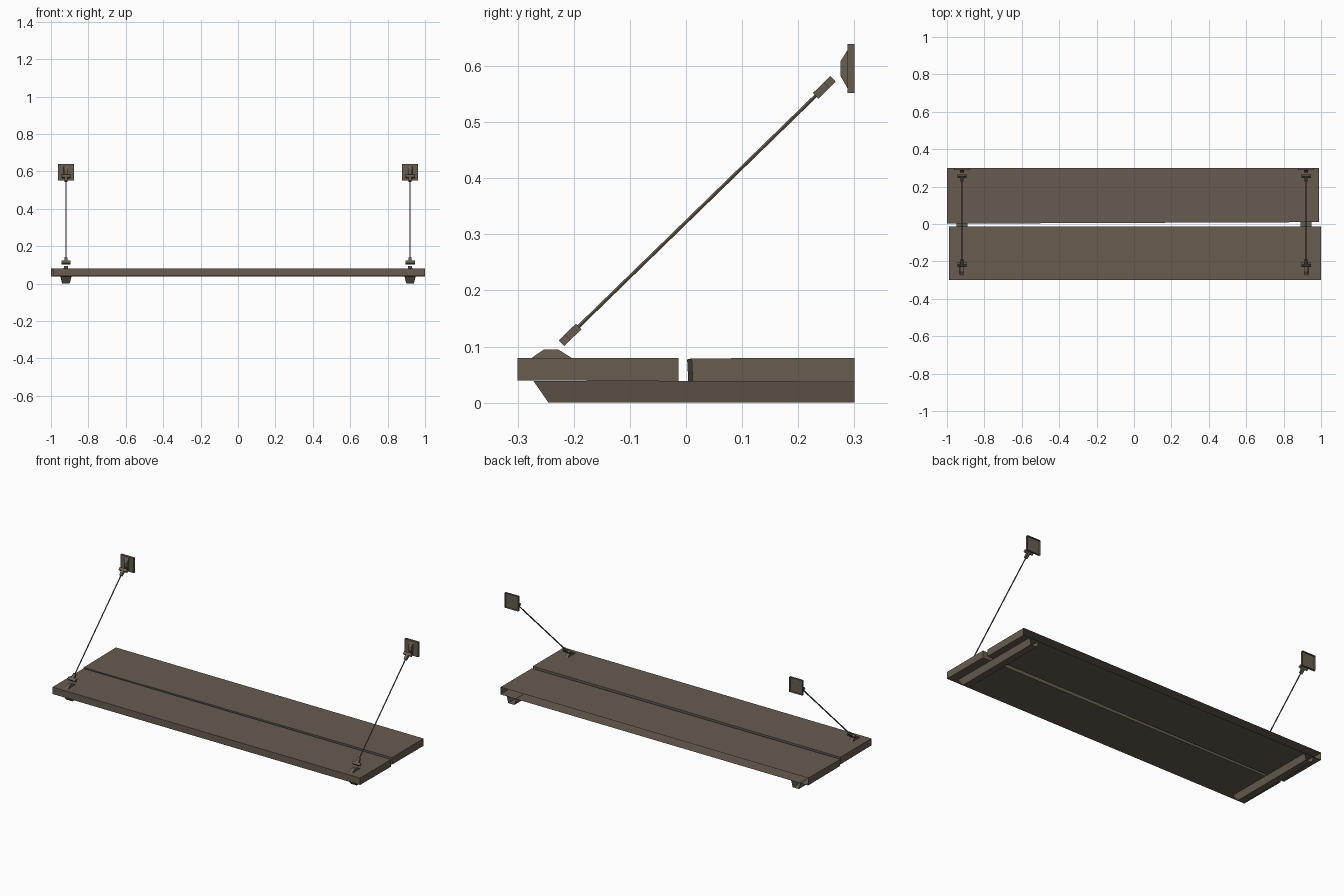
import bpy, bmesh, math
from mathutils import Vector, Matrix

if "Cube" in bpy.data.objects:
    bpy.data.objects.remove(bpy.data.objects["Cube"])

wood = bpy.data.materials.new("weathered_brown")
wood.diffuse_color = (0.135, 0.108, 0.080, 1)
wood.use_nodes = True
wood.node_tree.nodes["Principled BSDF"].inputs["Base Color"].default_value = wood.diffuse_color


def finish(name, bm, open_back=False):
    bmesh.ops.recalc_face_normals(bm, faces=bm.faces[:])
    if open_back:  # faces hidden against the wall are left out
        back = [f for f in bm.faces if f.calc_center_median().y > 0.2995]
        bmesh.ops.delete(bm, geom=back, context='FACES')
    me = bpy.data.meshes.new(name)
    bm.to_mesh(me)
    bm.free()
    me.materials.append(wood)
    ob = bpy.data.objects.new(name, me)
    bpy.context.collection.objects.link(ob)
    return ob


def loft(name, a, b, open_back=False):
    """Closed solid between two matching outlines."""
    bm = bmesh.new()
    va = [bm.verts.new(p) for p in a]
    vb = [bm.verts.new(p) for p in b]
    n = len(va)
    bm.faces.new(va)
    bm.faces.new(vb[::-1])
    for i in range(n):
        j = (i + 1) % n
        bm.faces.new((va[i], vb[i], vb[j], va[j]))
    return finish(name, bm, open_back)


def rect_z(x, hx, y0, y1, z):
    return [(x - hx, y0, z), (x + hx, y0, z), (x + hx, y1, z), (x - hx, y1, z)]


def rect_y(x, hx, z0, z1, y):
    return [(x - hx, y, z0), (x + hx, y, z0), (x + hx, y, z1), (x - hx, y, z1)]


# Two slightly uneven planks
loft("back_plank",
     [(-1, .004, .038), (.99, .012, .038), (.99, .30, .037), (-1, .30, .037)],
     [(-1, .002, .077), (.99, .010, .079), (.99, .30, .08), (-1, .30, .08)], True)
loft("front_plank",
     [(-.99, -.30, .04), (1, -.30, .04), (1, -.013, .038), (-.99, -.013, .038)],
     [(-.99, -.30, .08), (1, -.30, .08), (1, -.013, .08), (-.99, -.013, .08)])

# Rod direction in the side plane
low, high = Vector((0, -.222, .106)), Vector((0, .262, .577))
along = (high - low).normalized()
across = Vector((1, 0, 0)).cross(along)


def clamp(name, x, start, d):
    """T-shaped rod end: wide crossbar, narrow neck toward the rod."""
    shape = [(-.025, 0), (.025, 0), (.025, .016), (.009, .016),
             (.007, .043), (-.007, .043), (-.009, .016), (-.025, .016)]
    ring = [Vector((x + u, 0, 0)) + start + d * v for u, v in shape]
    loft(name, [p - across * .007 for p in ring], [p + across * .007 for p in ring])


for side, x in (("left", -.92), ("right", .92)):
    # Tapered batten under the planks
    loft(side + "_batten", rect_z(x, .02, -.245, .30, 0),
         rect_z(x, .03, -.272, .30, .039), True)
    # Anchor on the front plank
    loft(side + "_plank_anchor", rect_z(x, .012, -.275, -.204, .08),
         rect_z(x, .010, -.253, -.228, .095))
    # Wall plate and its anchor
    loft(side + "_wall_plate", rect_y(x, .043, .552, .639, .288),
         rect_y(x, .043, .552, .639, .30), True)
    loft(side + "_wall_anchor", rect_y(x, .012, .560, .629, .288),
         rect_y(x, .010, .583, .608, .275))
    # Clamps at both rod ends
    clamp(side + "_lower_clamp", x, low, along)
    clamp(side + "_upper_clamp", x, high, -along)
    # Slanted rod
    rings = []
    for p in (low + along * .035, high - along * .035):
        rings.append([Vector((x + .0035 * math.cos(a), 0, 0)) + p + across * .0035 * math.sin(a)
                      for a in [k * math.pi / 3 for k in range(6)]])
    loft(side + "_rod", *rings)
